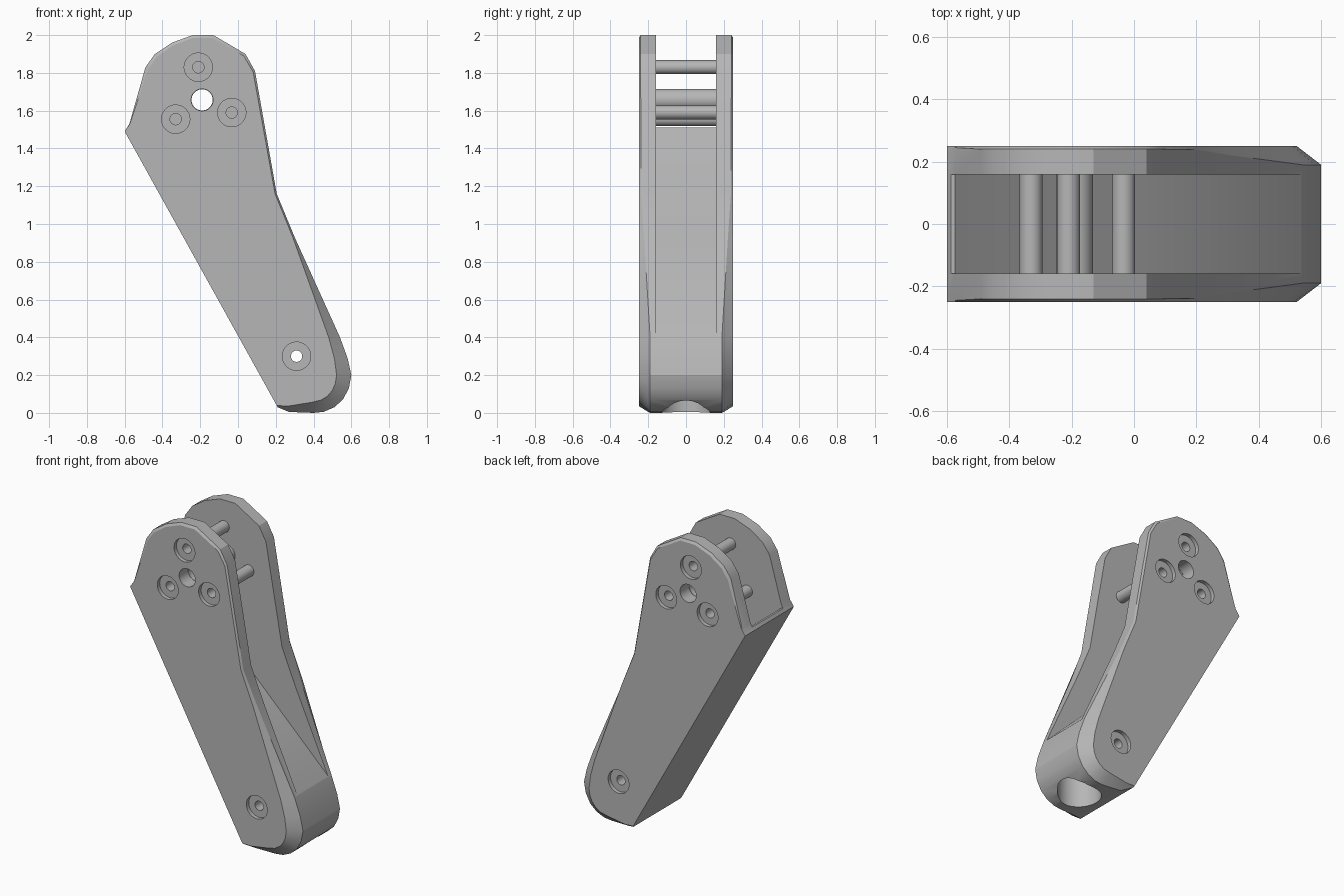
import bpy, bmesh, math
from mathutils import Matrix

old = bpy.data.objects.get("Cube")
if old:
    bpy.data.objects.remove(old)

grey = bpy.data.materials.new("plain grey")
grey.use_nodes = True
grey.diffuse_color = (0.47, 0.47, 0.47, 1)
grey.node_tree.nodes["Principled BSDF"].inputs["Base Color"].default_value = grey.diffuse_color


def make(name, bm):
    bmesh.ops.recalc_face_normals(bm, faces=bm.faces)
    mesh = bpy.data.meshes.new(name)
    bm.to_mesh(mesh)
    bm.free()
    mesh.materials.append(grey)
    ob = bpy.data.objects.new(name, mesh)
    bpy.context.collection.objects.link(ob)
    return ob


def loft(name, rings):
    """Closed solid through rings of matching points."""
    bm = bmesh.new()
    loops = [[bm.verts.new(p) for p in ring] for ring in rings]
    n = len(loops[0])
    for a, b in zip(loops, loops[1:]):
        for i in range(n):
            j = (i + 1) % n
            bm.faces.new((a[i], a[j], b[j], b[i]))
    bm.faces.new(loops[0])
    bm.faces.new(loops[-1])
    return make(name, bm)


def cylinder(name, x, y, z, r, length, axis="Y"):
    bm = bmesh.new()
    turn = Matrix.Rotation(math.pi / 2, 4, "X") if axis == "Y" else Matrix()
    bmesh.ops.create_cone(bm, cap_ends=True, segments=48, radius1=r, radius2=r,
                          depth=length, matrix=Matrix.Translation((x, y, z)) @ turn)
    return make(name, bm)


def activate(ob):
    bpy.ops.object.select_all(action="DESELECT")
    ob.select_set(True)
    bpy.context.view_layer.objects.active = ob


def cut(ob, cutter):
    mod = ob.modifiers.new("cut", "BOOLEAN")
    mod.operation = "DIFFERENCE"
    mod.solver = "EXACT"
    mod.object = cutter
    activate(ob)
    bpy.ops.object.modifier_apply(modifier=mod.name)
    bpy.data.objects.remove(cutter)


# Outline: outer x, z; side-face x, z; half width where the chamfer starts
HALF = 0.25
outline = [
    (-0.6, 1.49, -0.6, 1.49, 0.245), (-0.575, 1.53, -0.572, 1.53, 0.245),
    (-0.49, 1.83, -0.475, 1.82, 0.24), (-0.44, 1.9, -0.43, 1.885, 0.24),
    (-0.35, 1.96, -0.345, 1.945, 0.24), (-0.24, 2.0, -0.24, 1.985, 0.24),
    (-0.13, 2.0, -0.135, 1.985, 0.24), (0.04, 1.9, 0.03, 1.89, 0.24),
    (0.09, 1.81, 0.08, 1.805, 0.24), (0.205, 1.16, 0.196, 1.16, 0.238),
    (0.3, 0.93, 0.29, 0.93, 0.222), (0.54, 0.4, 0.48, 0.4, 0.19),
    (0.58, 0.29, 0.51, 0.29, 0.19), (0.6, 0.2, 0.522, 0.2, 0.19),
    (0.587, 0.13, 0.515, 0.155, 0.19), (0.555, 0.07, 0.5, 0.12, 0.19),
    (0.51, 0.03, 0.475, 0.09, 0.19), (0.455, 0.006, 0.44, 0.068, 0.19),
    (0.4, 0, 0.39, 0.056, 0.19), (0.27, 0.005, 0.265, 0.036, 0.2),
    (0.21, 0.03, 0.205, 0.039, 0.24),
]


def side(s):
    inner = [(p[2], s * HALF, p[3]) for p in outline]
    outer = [(p[0], s * p[4], p[1]) for p in outline]
    return inner, outer


front_in, front_out = side(-1)
back_in, back_out = side(1)
body = loft("arm_body", [front_in, front_out, back_out, back_in])

# Open slot between the two cheeks, with a sloping floor
SLOT = 0.158
slot = [(-0.8, 1.51), (-0.575, 1.51), (-0.3, 1.21), (0.03, 0.9), (0.55, 0.395),
        (0.9, 0.395), (0.9, 2.3), (-0.8, 2.3)]
cut(body, loft("slot_cutter", [[(x, s * SLOT, z) for x, z in slot] for s in (-1, 1)]))

# Socket in the foot
cut(body, cylinder("socket_cutter", 0.42, 0, 0, 0.13, 0.42, "Z"))

# Bolt holes with shallow counterbores, and the central bore
bolts = [(-0.21, 1.83), (-0.33, 1.555), (-0.033, 1.59)]
pin = (0.31, 0.3)
bore = (-0.19, 1.657)
for x, z in bolts + [pin]:
    for s in (-1, 1):
        cut(body, cylinder("counterbore_cutter", x, s * HALF, z, 0.075, 0.05))
    cut(body, cylinder("hole_cutter", x, 0, z, 0.03, 0.8))
cut(body, cylinder("bore_cutter", *bore[:1], 0, bore[1], 0.058, 0.8))

# Spacer rods and the hollow sleeve across the slot
parts = [body]
for i, (x, z) in enumerate(bolts):
    parts.append(cylinder(f"spacer_rod_{i + 1}", x, 0, z, 0.037, 2 * SLOT + 0.002))
sleeve = cylinder("centre_sleeve", bore[0], 0, bore[1], 0.059, 2 * SLOT + 0.002)
cut(sleeve, cylinder("sleeve_cutter", bore[0], 0, bore[1], 0.056, 0.8))
parts.append(sleeve)

for ob in parts:
    activate(ob)
    bpy.ops.object.shade_smooth_by_angle(angle=math.radians(22))
